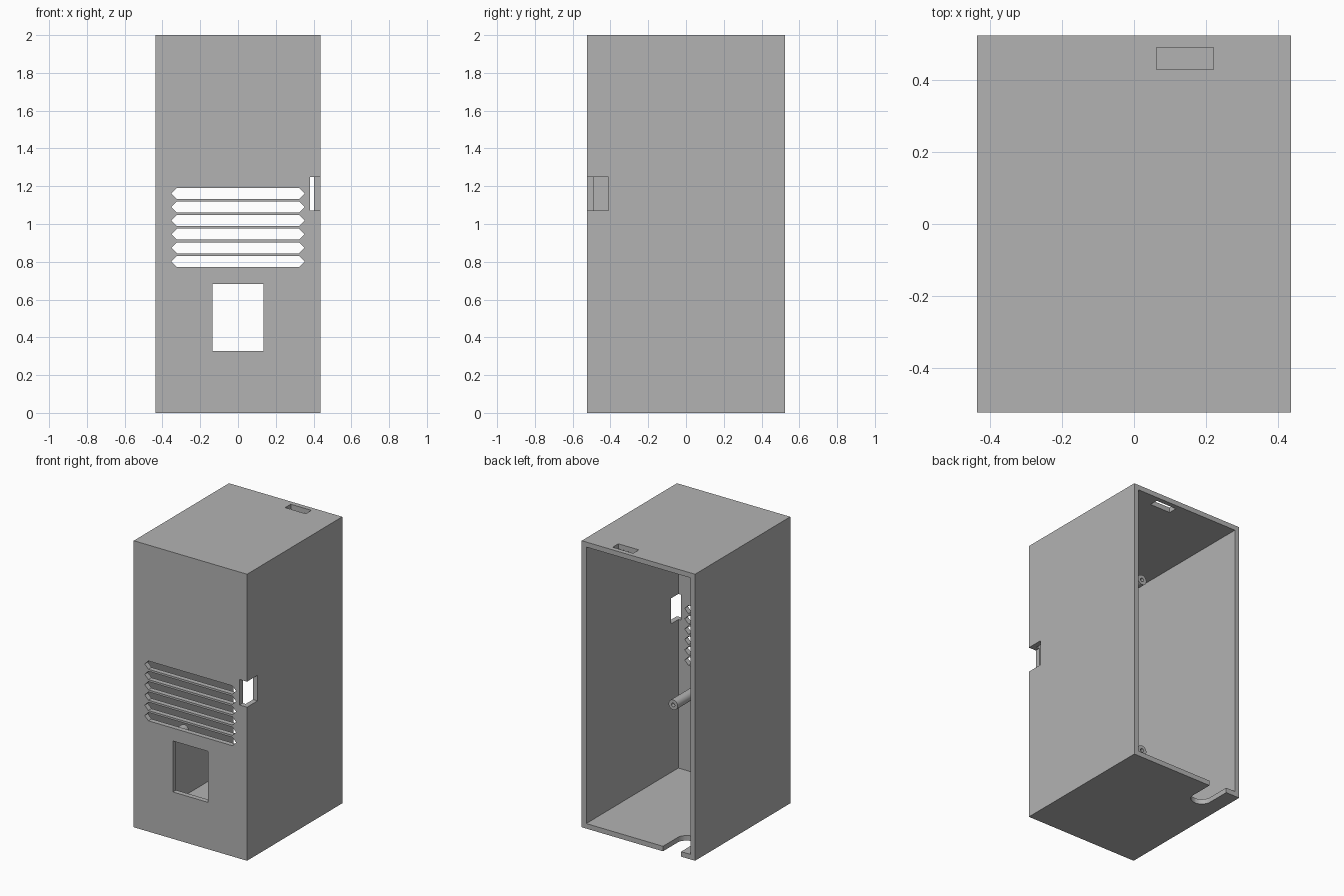
import bpy, bmesh, math
from mathutils import Matrix, Vector

if "Cube" in bpy.data.objects:
    bpy.data.objects.remove(bpy.data.objects["Cube"], do_unlink=True)

W, D, H, T = 0.4375, 0.525, 2.0, 0.035   # half width, half depth, height, wall

grey = bpy.data.materials.new("plain grey")
grey.use_nodes = True
grey.diffuse_color = (0.45, 0.45, 0.45, 1)
grey.node_tree.nodes["Principled BSDF"].inputs["Base Color"].default_value = (0.45, 0.45, 0.45, 1)


def add_object(name, bm):
    bmesh.ops.recalc_face_normals(bm, faces=bm.faces)
    mesh = bpy.data.meshes.new(name)
    bm.to_mesh(mesh)
    bm.free()
    mesh.materials.append(grey)
    ob = bpy.data.objects.new(name, mesh)
    bpy.context.collection.objects.link(ob)
    return ob


def prism(name, outline, direction):
    """Extrude a flat outline along a direction."""
    bm = bmesh.new()
    face = bm.faces.new([bm.verts.new(p) for p in outline])
    new = bmesh.ops.extrude_face_region(bm, geom=[face])["geom"]
    bmesh.ops.translate(bm, vec=direction,
                        verts=[v for v in new if isinstance(v, bmesh.types.BMVert)])
    return add_object(name, bm)


def box(name, x0, x1, y0, y1, z0, z1):
    outline = [(x0, y0, z0), (x1, y0, z0), (x1, y1, z0), (x0, y1, z0)]
    return prism(name, outline, (0, 0, z1 - z0))


def cut(target, cutter):
    cutter.hide_render = True
    mod = target.modifiers.new("cut", "BOOLEAN")
    mod.operation, mod.solver, mod.object = "DIFFERENCE", "EXACT", cutter
    bpy.context.view_layer.objects.active = target
    bpy.ops.object.modifier_apply(modifier=mod.name)
    bpy.data.objects.remove(cutter, do_unlink=True)


# Housing, open at the back
housing = box("housing", -W, W, -D, D, 0, H)
cut(housing, box("cavity", -W + T, W - T, -D + T, D + 0.1, T, H - T))

# Pointed ventilation slots in the front wall
for i in range(6):
    z = 0.802 + 0.072 * i
    tip, flat, half = 0.353, 0.324, 0.029
    outline = [(-tip, z), (-flat, z - half), (flat, z - half),
               (tip, z), (flat, z + half), (-flat, z + half)]
    cut(housing, prism("vent_slot", [(x, -D - 0.05, h) for x, h in outline], (0, 0.15, 0)))

# Window, corner notch and roof slot
cut(housing, box("window", -0.135, 0.135, -D - 0.05, -D + 0.1, 0.327, 0.683))
cut(housing, box("corner_notch", 0.38, W + 0.1, -D - 0.1, -0.41, 1.072, 1.25))
cut(housing, box("roof_slot", 0.063, 0.222, 0.43, 0.492, H - 0.1, H + 0.1))

# Round-ended cable slot in the floor, open to the back
cx, cy, r = -0.26, D - 0.16, 0.07
arc = [(cx + r * math.cos(a), cy + r * math.sin(a), -0.05)
       for a in (math.pi + math.pi * i / 16 for i in range(17))]
cut(housing, prism("cable_slot", arc + [(cx + r, D + 0.1, -0.05), (cx - r, D + 0.1, -0.05)],
                   (0, 0, 0.15)))


# Mounting posts with a blind screw hole, standing on the inside of the front wall
def post(name, x, z):
    start, end, bore = -D + T - 0.01, -0.225, 0.013
    profile = [(0.035, start), (0.035, end), (bore, end), (bore, start + 0.03), (0, start + 0.03)]
    bm = bmesh.new()
    verts = [bm.verts.new((x + rad, y, z)) for rad, y in profile]
    edges = [bm.edges.new(pair) for pair in zip(verts, verts[1:])]
    bmesh.ops.spin(bm, geom=verts + edges, cent=(x, 0, z), axis=(0, 1, 0),
                   angle=2 * math.pi, steps=32, use_duplicate=False)
    bmesh.ops.remove_doubles(bm, verts=bm.verts, dist=0.0002)
    bmesh.ops.holes_fill(bm, edges=bm.edges, sides=0)
    ob = add_object(name, bm)
    bpy.ops.object.select_all(action="DESELECT")
    ob.select_set(True)
    bpy.context.view_layer.objects.active = ob
    bpy.ops.object.shade_smooth_by_angle(angle=math.radians(30))


for level, z in (("lower", 0.616), ("upper", 1.876)):
    for side, x in (("left", 0.257), ("right", -0.257)):
        post(f"{level}_{side}_post", x, z)
